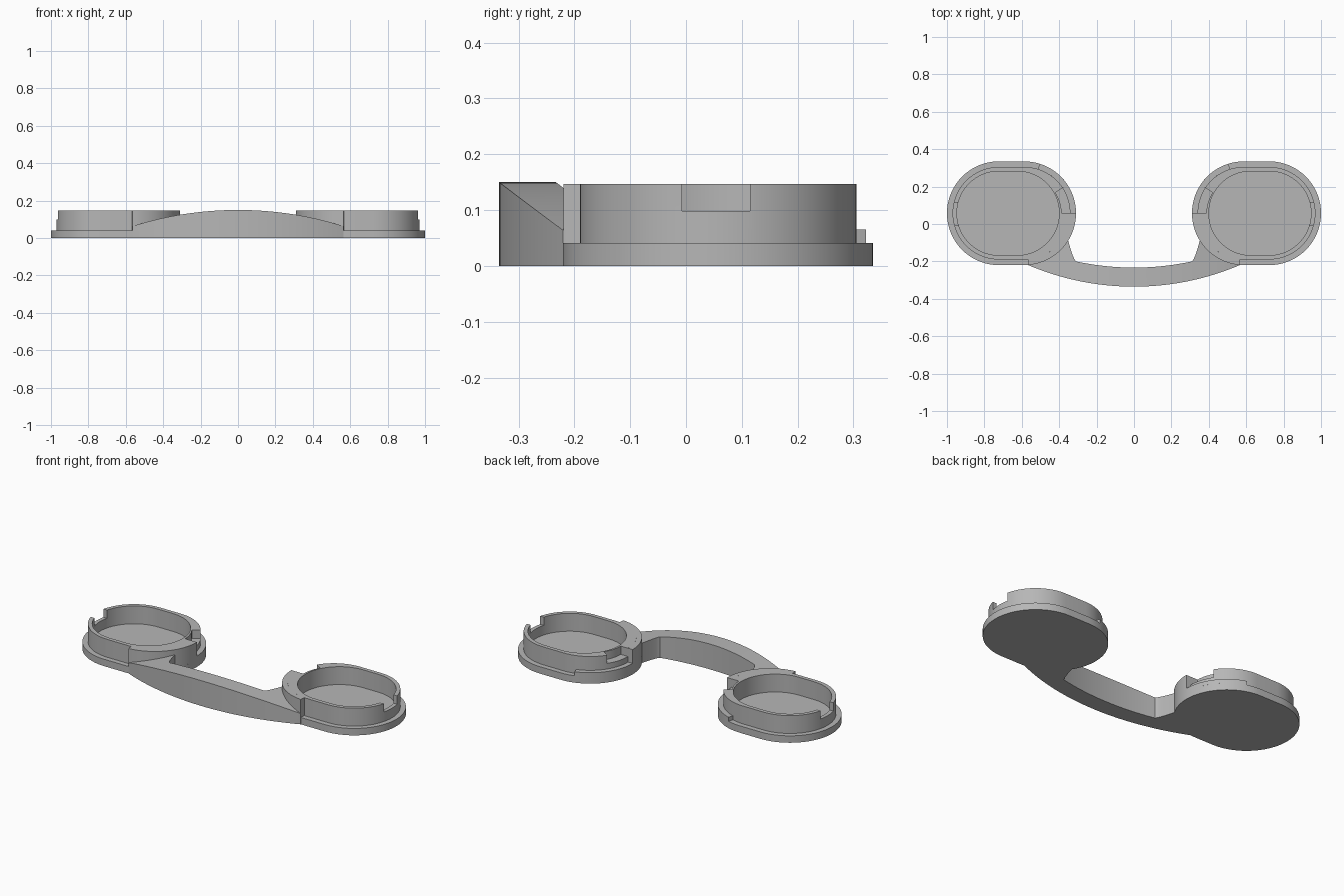
import bpy, bmesh
from math import sin, cos, radians, sqrt

cube = bpy.data.objects.get("Cube")
if cube:
    bpy.data.objects.remove(cube, do_unlink=True)

grey = bpy.data.materials.new("plain_grey")
grey.use_nodes = True
colour = (0.47, 0.47, 0.47, 1)
grey.diffuse_color = colour
grey.node_tree.nodes["Principled BSDF"].inputs["Base Color"].default_value = colour

# Shared dimensions of the two cups
YC = 0.0575
X_IN, X_OUT = 0.5875, 0.7225
R_BASE, R_WALL, R_POCKET = 0.2775, 0.2475, 0.2245
Z_BASE, Z_TOP = 0.041, 0.147


def arc(r, a0=0, a1=360, x_in=X_IN, steps=72):
    """Points along a rounded oval between two angles."""
    pts = []
    for i in range(steps + 1):
        a = radians(a0 + (a1 - a0) * i / steps)
        cx = x_in if cos(a) < 0 else X_OUT
        pts.append((cx + r * cos(a), YC + r * sin(a)))
    return pts


def oval(r, x_in=X_IN):
    return arc(r, -90, 90, x_in, 36) + arc(r, 90.01, 269.99, x_in, 36)


def sector(r0, r1, a0, a1):
    return arc(r1, a0, a1, steps=24) + arc(r0, a1, a0, steps=24)


def finish(name, bm):
    bmesh.ops.recalc_face_normals(bm, faces=bm.faces)
    mesh = bpy.data.meshes.new(name)
    bm.to_mesh(mesh)
    bm.free()
    mesh.materials.append(grey)
    ob = bpy.data.objects.new(name, mesh)
    bpy.context.collection.objects.link(ob)
    return ob


def prism(name, outline, z0, z1, side):
    bm = bmesh.new()
    face = bm.faces.new([bm.verts.new((side * x, y, z0)) for x, y in outline])
    ext = bmesh.ops.extrude_face_region(bm, geom=[face], use_keep_orig=True)
    for v in ext["geom"]:
        if isinstance(v, bmesh.types.BMVert):
            v.co.z = z1
    return finish(name, bm)


def carve(ob, cutters):
    for c in cutters:
        mod = ob.modifiers.new("cut", "BOOLEAN")
        mod.operation, mod.solver, mod.object = "DIFFERENCE", "EXACT", c
    dg = bpy.context.evaluated_depsgraph_get()
    mesh = bpy.data.meshes.new_from_object(ob.evaluated_get(dg))
    ob.modifiers.clear()
    ob.data = mesh
    for c in cutters:
        bpy.data.objects.remove(c, do_unlink=True)


def smooth(ob):
    bpy.ops.object.select_all(action="DESELECT")
    ob.select_set(True)
    bpy.context.view_layer.objects.active = ob
    bpy.ops.object.shade_smooth_by_angle(angle=radians(30))


parts = []
for side, label in ((1, "left"), (-1, "right")):
    # Flat base plate, which is also the cup floor
    parts.append(prism(label + "_base", oval(R_BASE), 0, Z_BASE, side))

    # Cup wall with its pocket, outer notch and inner slot
    wall = prism(label + "_cup_wall", oval(R_WALL), Z_BASE, Z_TOP, side)
    pocket = prism("pocket_cutter", oval(R_POCKET, 0.6245), 0, 0.3, side)
    notch = prism("notch_cutter", [(0.88, -0.007), (1.1, -0.007), (1.1, 0.115), (0.88, 0.115)],
                  0.098, 0.3, side)
    slot = prism("slot_cutter", sector(0.2, 0.3, 146.5, 180), 0.098, 0.3, side)
    carve(wall, [pocket, notch, slot])
    parts.append(wall)

    # Wide full-height rim beside the handle, and the low ledge behind it
    parts.append(prism(label + "_wide_rim", sector(R_WALL, R_BASE, 180, 265.3), Z_BASE, Z_TOP, side))
    parts.append(prism(label + "_ledge", sector(R_WALL, R_BASE, 107.3, 180), Z_BASE, 0.065, side))


# Bowed handle joining the cups
def handle_section(x):
    a = abs(x)
    outer = -0.335 + 1.445 - sqrt(1.445 ** 2 - a * a)
    top = 0.15 - 1.89 + sqrt(1.89 ** 2 - a * a)
    if a <= 0.31:
        inner = -0.233 + 1.47 - sqrt(1.47 ** 2 - a * a)
    elif a <= 0.354:
        inner = -0.2 + 0.115 * ((a - 0.31) / 0.043) ** 1.4
    else:
        inner = YC - sqrt(0.27 ** 2 - (a - X_IN) ** 2)
    return [(x, outer, 0), (x, inner, 0), (x, inner, top), (x, outer, top)]


half = [0.31 * i / 16 for i in range(17)]
half += [0.31 + 0.043 * i / 8 for i in range(1, 9)]
half += [0.355 + 0.21 * i / 14 for i in range(15)]
bm = bmesh.new()
rings = [[bm.verts.new(p) for p in handle_section(x)]
         for x in [-x for x in reversed(half[1:])] + half]
for r0, r1 in zip(rings, rings[1:]):
    for i in range(4):
        j = (i + 1) % 4
        bm.faces.new((r0[i], r0[j], r1[j], r1[i]))
bm.faces.new(rings[0])
bm.faces.new(rings[-1])
parts.append(finish("handle", bm))

for ob in parts:
    smooth(ob)
